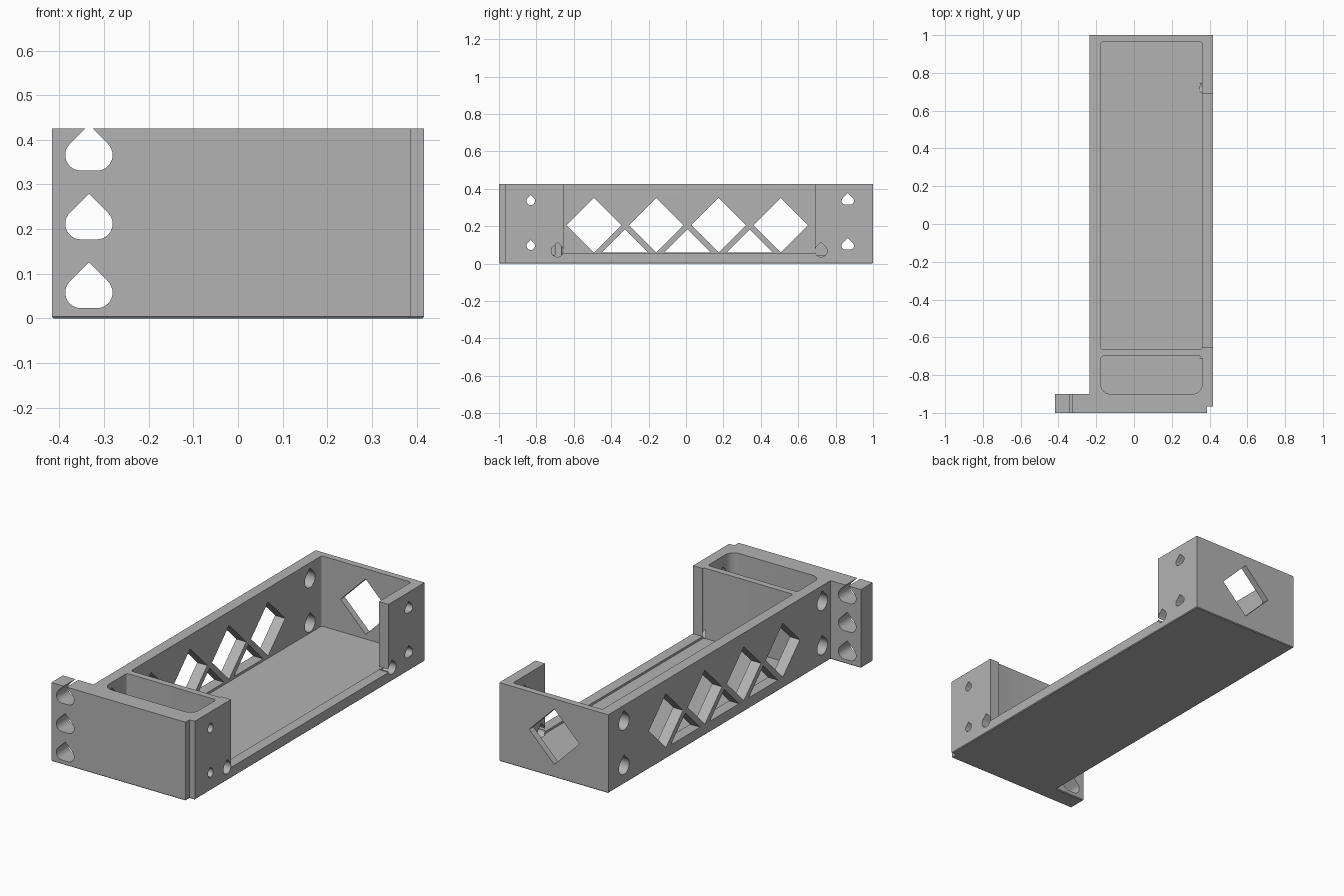
import bpy, bmesh, math
from mathutils import Vector

if "Cube" in bpy.data.objects:
    bpy.data.objects.remove(bpy.data.objects["Cube"])

H = 0.425
grey = bpy.data.materials.new("light grey")
grey.diffuse_color = (0.45, 0.45, 0.45, 1)
grey.use_nodes = True
grey.node_tree.nodes["Principled BSDF"].inputs["Base Color"].default_value = grey.diffuse_color


def prism(name, pts, axis, a, b):
    """Extrude a 2D outline along an axis from a to b."""
    place = {"x": lambda u, v, w: (w, u, v),
             "y": lambda u, v, w: (u, w, v),
             "z": lambda u, v, w: (u, v, w)}[axis]
    bm = bmesh.new()
    face = bm.faces.new([bm.verts.new(place(u, v, a)) for u, v in pts])
    top = bmesh.ops.extrude_face_region(bm, geom=[face])["geom"]
    move = Vector(place(0, 0, b - a))
    for g in top:
        if isinstance(g, bmesh.types.BMVert):
            g.co += move
    bmesh.ops.recalc_face_normals(bm, faces=bm.faces)
    me = bpy.data.meshes.new(name)
    bm.to_mesh(me)
    bm.free()
    ob = bpy.data.objects.new(name, me)
    bpy.context.collection.objects.link(ob)
    return ob


def rounded(x0, x1, y0, y1, r_front, r_back):
    """Rectangle outline with separate front and back corner radii."""
    pts = []
    for cx, cy, r, start in ((x1 - r_front, y0 + r_front, r_front, -90),
                             (x1 - r_back, y1 - r_back, r_back, 0),
                             (x0 + r_back, y1 - r_back, r_back, 90),
                             (x0 + r_front, y0 + r_front, r_front, 180)):
        for i in range(7):
            t = math.radians(start + 15 * i)
            pts.append((cx + r * math.cos(t), cy + r * math.sin(t)))
    return pts


def teardrop(u, v, r, d=0.0):
    """Printable hole: round below, 45 degree point above, widened by d."""
    pts = []
    for side, start in ((1, -90), (-1, 135)):
        for i in range(13):
            t = math.radians(start + 135 * i / 12)
            p = (u + side * d + r * math.cos(t), v + r * math.sin(t))
            if not (d == 0 and side == -1 and i == 12):
                pts.append(p)
        if side == 1:
            pts.append((u, v + r * math.sqrt(2) + d))
    return pts


def diamond(u, v, r):
    return [(u - r, v), (u, v - r), (u + r, v), (u, v + r)]


def cut(pts, axis, a, b):
    cutter = prism("cutter", pts, axis, a, b)
    cutter.hide_render = True
    mod = body.modifiers.new("cut", "BOOLEAN")
    mod.operation = "DIFFERENCE"
    mod.solver = "EXACT"
    mod.object = cutter
    bpy.context.view_layer.objects.active = body
    bpy.ops.object.modifier_apply(modifier=mod.name)
    bpy.data.objects.remove(cutter)


# Tray body with side flange and front corner step
body = prism("mounting_tray",
             [(-0.417, -1), (0.386, -1), (0.386, -0.965), (0.417, -0.965),
              (0.417, 1), (-0.235, 1), (-0.235, -0.9), (-0.417, -0.9)],
             "z", 0, H)
bm = bmesh.new()
bm.from_mesh(body.data)
bottom = [e for e in bm.edges if all(v.co.z < 0.001 for v in e.verts)]
bmesh.ops.bevel(bm, geom=bottom, offset=0.004, segments=1, affect="EDGES")
bm.to_mesh(body.data)
bm.free()

# Long main compartment and small front pocket
cut(rounded(-0.175, 0.36, -0.665, 0.965, 0.012, 0.012), "z", 0.045, 0.5)
cut(rounded(-0.175, 0.36, -0.90, -0.70, 0.05, 0.012), "z", 0.045, 0.5)

# Open right side above a low lip
cut([(-0.655, 0.057), (0.69, 0.057), (0.69, 0.5), (-0.655, 0.5)], "x", 0.33, 0.45)

# Lattice in the left wall
for i in range(4):
    y = -0.492 + 0.333 * i
    cut(diamond(y, 0.205, 0.146), "x", -0.3, -0.15)
    if i < 3:
        m = y + 0.1665
        cut([(m - 0.125, 0.058), (m + 0.125, 0.058), (m, 0.183)], "x", -0.3, -0.15)

# Diamond window in the back wall
cut(diamond(0.088, 0.22, 0.15), "y", 0.9, 1.1)

# Screw holes: large access holes on the left, small holes on the right
for z in (0.095, 0.335):
    for y, r, d in ((-0.83, 0.0225, 0), (0.865, 0.0205, 0.0125)):
        cut(teardrop(y, z, 0.044), "x", -0.3, -0.14)
        cut(teardrop(y, z, r, d), "x", 0.33, 0.45)

# Relief holes at the lower corners of the side opening
for y in (-0.688, 0.722):
    cut(teardrop(y, 0.068, 0.0325), "x", 0.35, 0.45)

# Flange holes, the highest breaking through the top edge
for i in range(3):
    cut(teardrop(-0.334, 0.058 + 0.154 * i, 0.035, 0.018), "y", -1.1, -0.8)

body.data.materials.clear()
body.data.materials.append(grey)
for p in body.data.polygons:
    p.material_index = 0
bpy.ops.object.select_all(action="DESELECT")
body.select_set(True)
bpy.context.view_layer.objects.active = body
bpy.ops.object.shade_smooth_by_angle(angle=math.radians(30))
